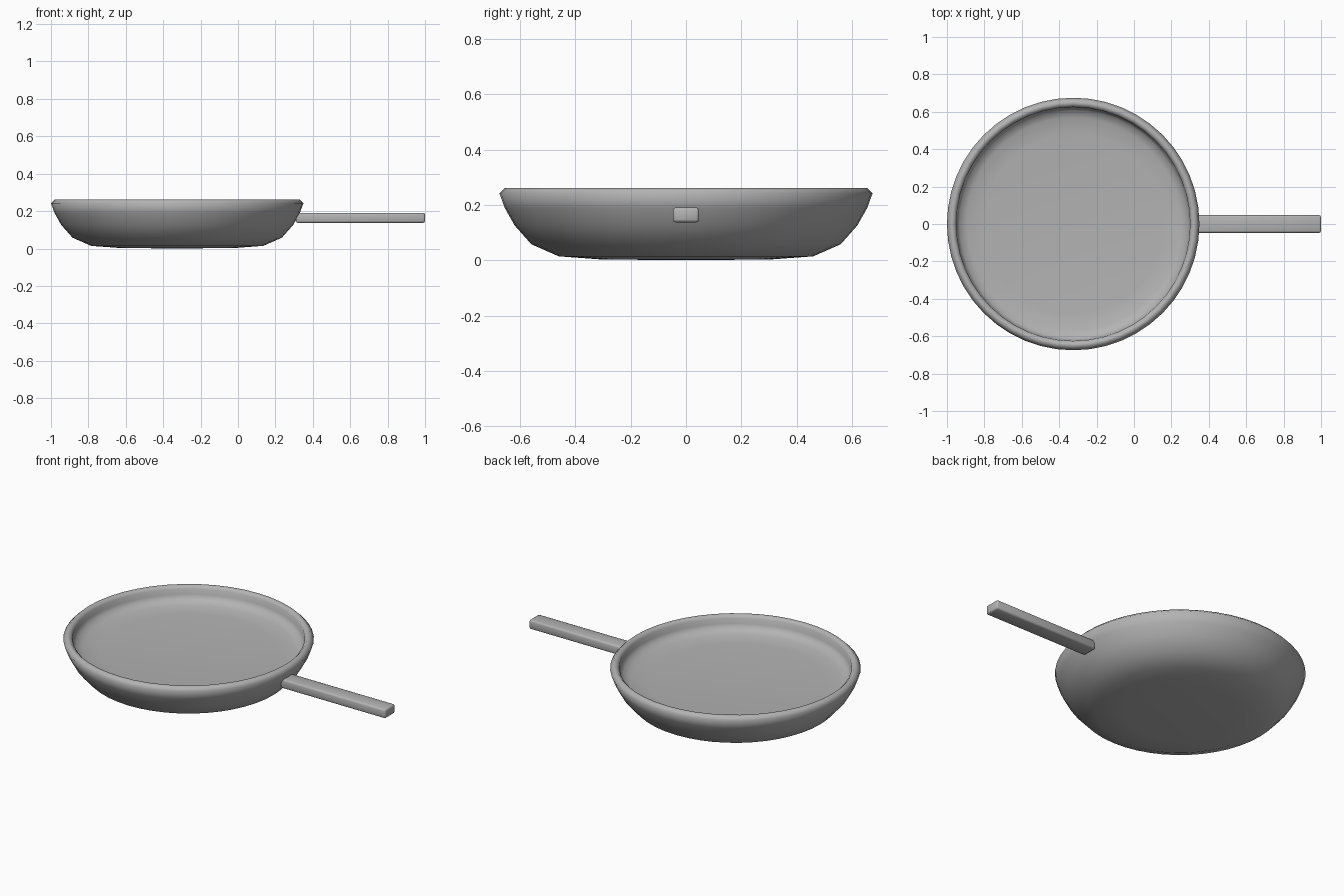
import bpy, bmesh
from math import pi, radians

cube = bpy.data.objects.get("Cube")
if cube:
    bpy.data.objects.remove(cube, do_unlink=True)

# Single cast metal colour
metal = bpy.data.materials.new("grey_metal")
metal.use_nodes = True
grey = (0.45, 0.45, 0.45, 1)
metal.diffuse_color = grey
metal.node_tree.nodes["Principled BSDF"].inputs["Base Color"].default_value = grey


def add_object(name, bm, angle):
    bmesh.ops.recalc_face_normals(bm, faces=bm.faces)
    mesh = bpy.data.meshes.new(name)
    bm.to_mesh(mesh)
    bm.free()
    obj = bpy.data.objects.new(name, mesh)
    bpy.context.collection.objects.link(obj)
    mesh.materials.append(metal)
    bpy.ops.object.select_all(action="DESELECT")
    obj.select_set(True)
    bpy.context.view_layer.objects.active = obj
    bpy.ops.object.shade_smooth_by_angle(angle=radians(angle))
    return obj


def lathe(name, profile, segments, angle):
    """Revolve (radius, height) points that start and end on the axis."""
    bm = bmesh.new()
    verts = [bm.verts.new((r, 0, z)) for r, z in profile]
    edges = [bm.edges.new(pair) for pair in zip(verts, verts[1:])]
    bmesh.ops.spin(bm, geom=verts + edges, cent=(0, 0, 0), axis=(0, 0, 1),
                   angle=2 * pi, steps=segments, use_duplicate=False)
    bmesh.ops.remove_doubles(bm, verts=bm.verts, dist=0.0005)
    return add_object(name, bm, angle)


# Pan body: outer bowl, rounded rim, short inner wall and shallow floor
outer = [(0, 0), (0.31, 0.003), (0.46, 0.014), (0.56, 0.058),
         (0.62, 0.126), (0.655, 0.188), (0.675, 0.242)]
rim = [(0.655, 0.262), (0.64, 0.262), (0.625, 0.247)]
inner = [(0.624, 0.215), (0.608, 0.19), (0.57, 0.175), (0.48, 0.167), (0, 0.163)]
pan = lathe("pan_body", outer + rim + inner, 48, 120)
pan.location.x = -0.325

# Handle: flat bar with rounded edges, rooted in the pan wall
bm = bmesh.new()
bmesh.ops.create_cube(bm, size=1)
bmesh.ops.scale(bm, vec=(0.69, 0.094, 0.054), verts=bm.verts)
bmesh.ops.translate(bm, vec=(0.655, 0, 0.164), verts=bm.verts)
bmesh.ops.bevel(bm, geom=bm.edges[:], offset=0.01, segments=2,
                profile=0.5, affect="EDGES")
add_object("handle", bm, 60)
